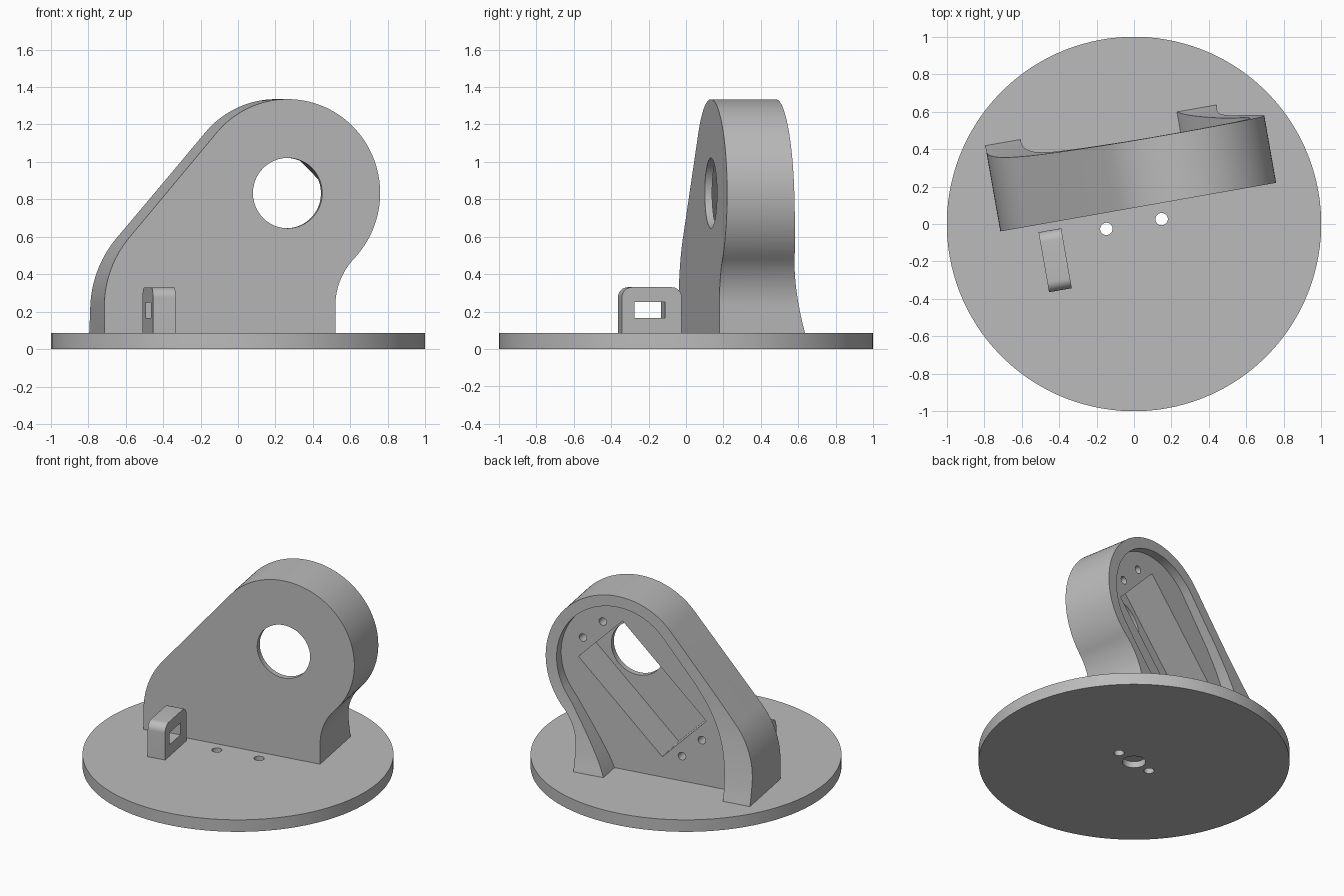
import bpy, bmesh
from math import sin, cos, pi, radians
from mathutils import Vector

cube = bpy.data.objects.get("Cube")
if cube:
    bpy.data.objects.remove(cube, do_unlink=True)

TURN = radians(10)      # the bracket is turned on its base
BASE_TOP = 0.085

grey = bpy.data.materials.new("plain grey")
grey.use_nodes = True
grey.diffuse_color = (0.5, 0.5, 0.5, 1)
grey.node_tree.nodes["Principled BSDF"].inputs["Base Color"].default_value = (0.5, 0.5, 0.5, 1)


def arc(cx, cy, r, start, end, n=24):
    """Points on an arc, angles in degrees."""
    angles = [radians(start + (end - start) * i / n) for i in range(n + 1)]
    return [(cx + r * cos(a), cy + r * sin(a)) for a in angles]


def circle(cx, cy, r, n=32):
    return arc(cx, cy, r, 0, 360, n)[:-1]


def smooth_path(pts, steps=6):
    """Catmull-Rom curve through a few points."""
    v = [Vector(p) for p in pts]
    v = [2 * v[0] - v[1]] + v + [2 * v[-1] - v[-2]]
    out = []
    for a, b, c, d in zip(v, v[1:], v[2:], v[3:]):
        for i in range(steps):
            t = i / steps
            out.append(tuple(0.5 * (2 * b + (c - a) * t + (2 * a - 5 * b + 4 * c - d) * t * t
                                    + (3 * b - a - 3 * c + d) * t ** 3)))
    return out + [tuple(pts[-1])]


def prism(name, pts, lo, hi, axis):
    """Extrude a profile along an axis."""
    place = {"x": lambda a, b, t: (t, a, b),
             "y": lambda a, b, t: (a, t, b),
             "z": lambda a, b, t: (a, b, t)}[axis]
    bm = bmesh.new()
    face = bm.faces.new([bm.verts.new(place(a, b, lo)) for a, b in pts])
    grown = bmesh.ops.extrude_face_region(bm, geom=[face])["geom"]
    shift = Vector(place(0, 0, hi - lo))
    bmesh.ops.translate(bm, vec=shift, verts=[g for g in grown if isinstance(g, bmesh.types.BMVert)])
    bmesh.ops.recalc_face_normals(bm, faces=bm.faces)
    mesh = bpy.data.meshes.new(name)
    bm.to_mesh(mesh)
    bm.free()
    mesh.materials.append(grey)
    obj = bpy.data.objects.new(name, mesh)
    bpy.context.collection.objects.link(obj)
    obj.rotation_euler.z = TURN
    return obj


def activate(obj):
    bpy.ops.object.select_all(action="DESELECT")
    obj.select_set(True)
    bpy.context.view_layer.objects.active = obj


def cut(obj, pts, lo, hi, axis):
    """Remove an extruded profile from a part."""
    cutter = prism("cutter", pts, lo, hi, axis)
    cutter.hide_render = True
    mod = obj.modifiers.new("cut", "BOOLEAN")
    mod.operation = "DIFFERENCE"
    mod.solver = "EXACT"
    mod.object = cutter
    activate(obj)
    bpy.ops.object.modifier_apply(modifier=mod.name)
    bpy.data.objects.remove(cutter, do_unlink=True)


def finish(obj):
    activate(obj)
    bpy.ops.object.shade_smooth_by_angle(angle=radians(25))


# Round base with two through holes and a blind centre hole below
base = prism("round_base", circle(0, 0, 1, 128), 0, BASE_TOP, "z")
for side in (-1, 1):
    cut(base, circle(side * 0.15, 0, 0.033), -0.1, 0.2, "z")
cut(base, circle(0, 0, 0.075), -0.1, 0.045, "z")
finish(base)

# Bracket: round head, sloping left side, curved feet
HX, HZ = 0.284, 0.833
BOTTOM = BASE_TOP - 0.01
outline = [(-0.71, BOTTOM), (0.543, BOTTOM)]
outline += arc(0.91, 0.23, 0.367, 180, 136.2, 14)
outline += arc(HX, HZ, 0.502, -43, 139.5, 64)
outline += arc(-0.14, 0.227, 0.57, 139.5, 180, 14)
bracket = prism("bracket", outline, 0.085, 0.6, "y")

# Flared back surface
back = smooth_path([(0.555, 0.05), (0.55, 0.085), (0.523, 0.2), (0.488, 0.4),
                    (0.463, 0.6), (0.449, 0.85), (0.437, 1.4)])
cut(bracket, back + [(1, 1.4), (1, 0.05)], -1.5, 1.5, "x")

# Recess in the back, leaving a rim that widens into the feet
recess = smooth_path([(0.32, 0.05), (0.33, 0.085), (0.375, 0.18), (0.465, 0.333), (0.59, 0.53)])
recess += arc(HX, HZ, 0.425, -31, 139.5, 48)
recess += smooth_path([(-0.28, 0.82), (-0.385, 0.665), (-0.465, 0.49), (-0.507, 0.3),
                       (-0.52, 0.085), (-0.52, 0.05)])
cut(bracket, recess, 0.38, 0.8, "y")


# Slanted motor pocket, shaft hole and screw holes
def slanted(along, across):
    s = cos(pi / 4)
    return (0.132 + s * (along - across), 0.683 + s * (along + across))


pocket = [slanted(0.42 * i, 0.2215 * j) for i, j in ((-1, -1), (1, -1), (1, 1), (-1, 1))]
cut(bracket, pocket, 0.125, 0.5, "y")
cut(bracket, circle(HX, HZ, 0.188, 48), 0, 0.2, "y")
for i in (-1, 1):
    for j in (-1, 1):
        cut(bracket, circle(*slanted(0.497 * i, 0.1 * j), 0.027, 20), 0.18, 0.5, "y")
finish(bracket)

# Small slotted cable guide in front
guide_shape = [(-0.28, BOTTOM), (0.045, BOTTOM)]
guide_shape += arc(-0.01, 0.275, 0.055, 0, 90, 10) + arc(-0.225, 0.275, 0.055, 90, 180, 10)
guide = prism("cable_guide", guide_shape, -0.51, -0.387, "x")
cut(guide, [(-0.21, 0.165), (-0.045, 0.165), (-0.045, 0.25), (-0.21, 0.25)], -0.6, -0.3, "x")
finish(guide)
